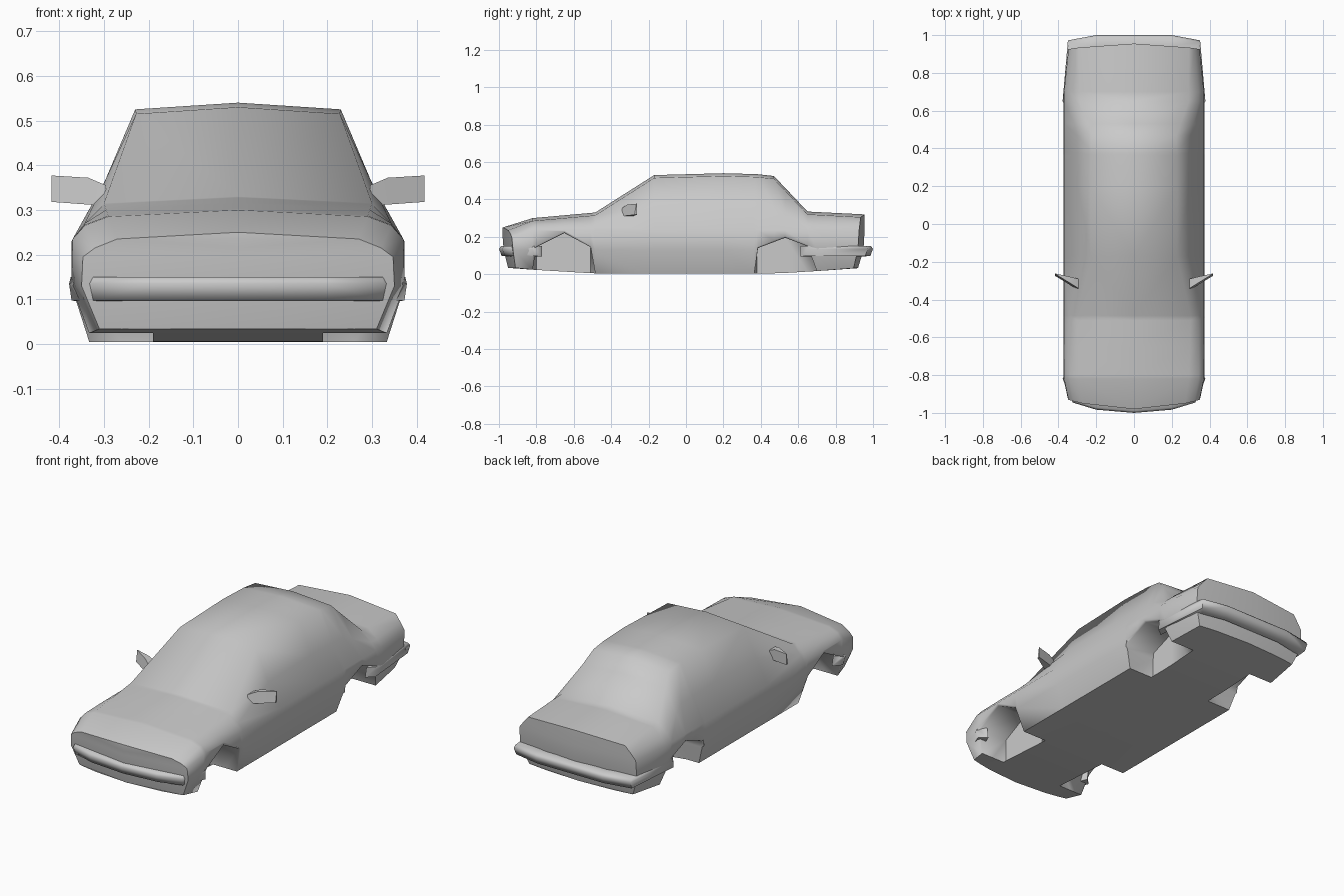
import bpy
import bmesh

default_cube = bpy.data.objects.get("Cube")
if default_cube:
    bpy.data.objects.remove(default_cube, do_unlink=True)

# Single plain body colour
grey = bpy.data.materials.new("body_grey")
grey.use_nodes = True
grey.diffuse_color = (0.59, 0.59, 0.59, 1)
grey.node_tree.nodes["Principled BSDF"].inputs["Base Color"].default_value = grey.diffuse_color


def interpolate(table, y, column=1):
    """Read a column of a table sorted by y."""
    for a, b in zip(table, table[1:]):
        if a[0] <= y <= b[0]:
            t = (y - a[0]) / (b[0] - a[0])
            return a[column] + t * (b[column] - a[column])
    return 0


def finish(name, bm, angle):
    """Weld, orient and smooth a mesh, then make it an object."""
    bmesh.ops.remove_doubles(bm, verts=bm.verts, dist=0.0005)
    bmesh.ops.recalc_face_normals(bm, faces=bm.faces)
    mesh = bpy.data.meshes.new(name)
    bm.to_mesh(mesh)
    bm.free()
    mesh.materials.append(grey)
    obj = bpy.data.objects.new(name, mesh)
    bpy.context.collection.objects.link(obj)
    bpy.ops.object.select_all(action='DESELECT')
    obj.select_set(True)
    bpy.context.view_layer.objects.active = obj
    bpy.ops.object.shade_smooth_by_angle(angle=angle)


def loft(bm, sections, closed=False):
    """Join matching points of neighbouring sections with quads."""
    rows = [[bm.verts.new(p) for p in s] for s in sections]
    for a, b in zip(rows, rows[1:]):
        for i in range(len(a) if closed else len(a) - 1):
            j = (i + 1) % len(a)
            bm.faces.new((a[i], a[j], b[j], b[i]))
    return rows


def mirror_x(bm):
    geom = bm.verts[:] + bm.edges[:] + bm.faces[:]
    bmesh.ops.mirror(bm, geom=geom, axis='X', merge_dist=0.0005)


# Centre-line height and half width of the upper surface, nose to tail
FRONT, REAR = -0.98, 0.955
outline = [
    (FRONT, 0.25, 0.27), (-0.82, 0.30, 0.29), (-0.485, 0.33, 0.30),
    (-0.17, 0.53, 0.228), (0.2, 0.54, 0.23), (0.38, 0.535, 0.228),
    (0.47, 0.525, 0.225), (0.65, 0.335, 0.29), (REAR, 0.32, 0.29),
]
# Height of the wheel arch lips; zero where the sill reaches the floor
arches = [
    (-0.82, 0), (-0.80, 0.145), (-0.65, 0.22), (-0.51, 0.145), (-0.485, 0),
    (0.365, 0), (0.385, 0.14), (0.53, 0.195), (0.65, 0.15), (0.70, 0),
]


def body_section(y):
    top, edge = interpolate(outline, y), interpolate(outline, y, 2)
    lip = interpolate(arches, y)
    cabin = max(0, (top - 0.33) / 0.2)
    floor = 0.005 + max(0, abs(y) - 0.5) * 0.06
    wide = 0.35 if y in (FRONT, REAR) else 0.373
    belt = min(0.27 + 0.09 * cabin, top - 0.035)
    points = [
        (0, top),
        (edge, top - 0.015),
        (wide - 0.03 - 0.043 * cabin, belt),
        (wide - 0.003, min(0.235, belt - 0.02)),
    ]
    if lip:
        points += [(wide, lip + 0.008), (wide - 0.01, lip), (0.19, lip)]
    else:
        points += [(wide, 0.13), (wide - 0.04, floor), (0.26, floor)]
    points += [(0.19, floor), (0, floor)]

    def place(x, z):
        if y == FRONT:
            return (x, y + 0.05 * (x / 0.35) ** 2 + max(0, 0.15 - z) * 0.25, z)
        if y == REAR:
            return (x, y - 0.03 * (x / 0.35) ** 2 - max(0, 0.15 - z) * 0.3, z)
        return (x, y, z)

    return [place(*p) for p in points], [place(0, z) for _, z in points]


# Body shell with arches, wheel wells, floor and bowed ends
body = bmesh.new()
stations = sorted({row[0] for row in outline + arches})
rows = loft(body, [body_section(y)[0] for y in stations])
for row, y in ((rows[0], FRONT), (rows[-1], REAR)):
    middle = [body.verts.new(p) for p in body_section(y)[1]]
    for i in range(len(row) - 1):
        body.faces.new((row[i], row[i + 1], middle[i + 1], middle[i]))
mirror_x(body)
finish("car_body", body, 1.1)


# Wraparound bumpers
def bumper(name, path):
    bm = bmesh.new()
    sections = []
    for x, y in path:
        sections.append([
            (x * 0.9, y * 0.94, 0.15), (x * 0.99, y * 0.99, 0.15),
            (x, y, 0.135), (x * 0.985, y * 0.985, 0.097),
            (x * 0.88, y * 0.94, 0.095),
        ])
    rows = loft(bm, sections, closed=True)
    bm.faces.new(rows[-1])
    mirror_x(bm)
    finish(name, bm, 1.2)


bumper("front_bumper", [(0, -1), (0.2, -0.983), (0.325, -0.945), (0.378, -0.82)])
bumper("rear_bumper", [(0, 1), (0.2, 1), (0.35, 0.972), (0.378, 0.65)])

# Door mirrors: a tapering stalk and housing on each side
for side, name in ((1, "left_mirror"), (-1, "right_mirror")):
    bm = bmesh.new()
    sections = []
    for x, y0, y1, z0, z1 in (
        (0.295, -0.35, -0.29, 0.31, 0.355),
        (0.335, -0.325, -0.28, 0.312, 0.372),
        (0.417, -0.275, -0.262, 0.318, 0.377),
    ):
        x *= side
        sections.append([(x, y0, z0), (x, y1, z0), (x, y1, z1), (x, y0 + 0.01, z1)])
    rows = loft(bm, sections, closed=True)
    bm.faces.new(rows[0])
    bm.faces.new(rows[-1])
    finish(name, bm, 0.9)
